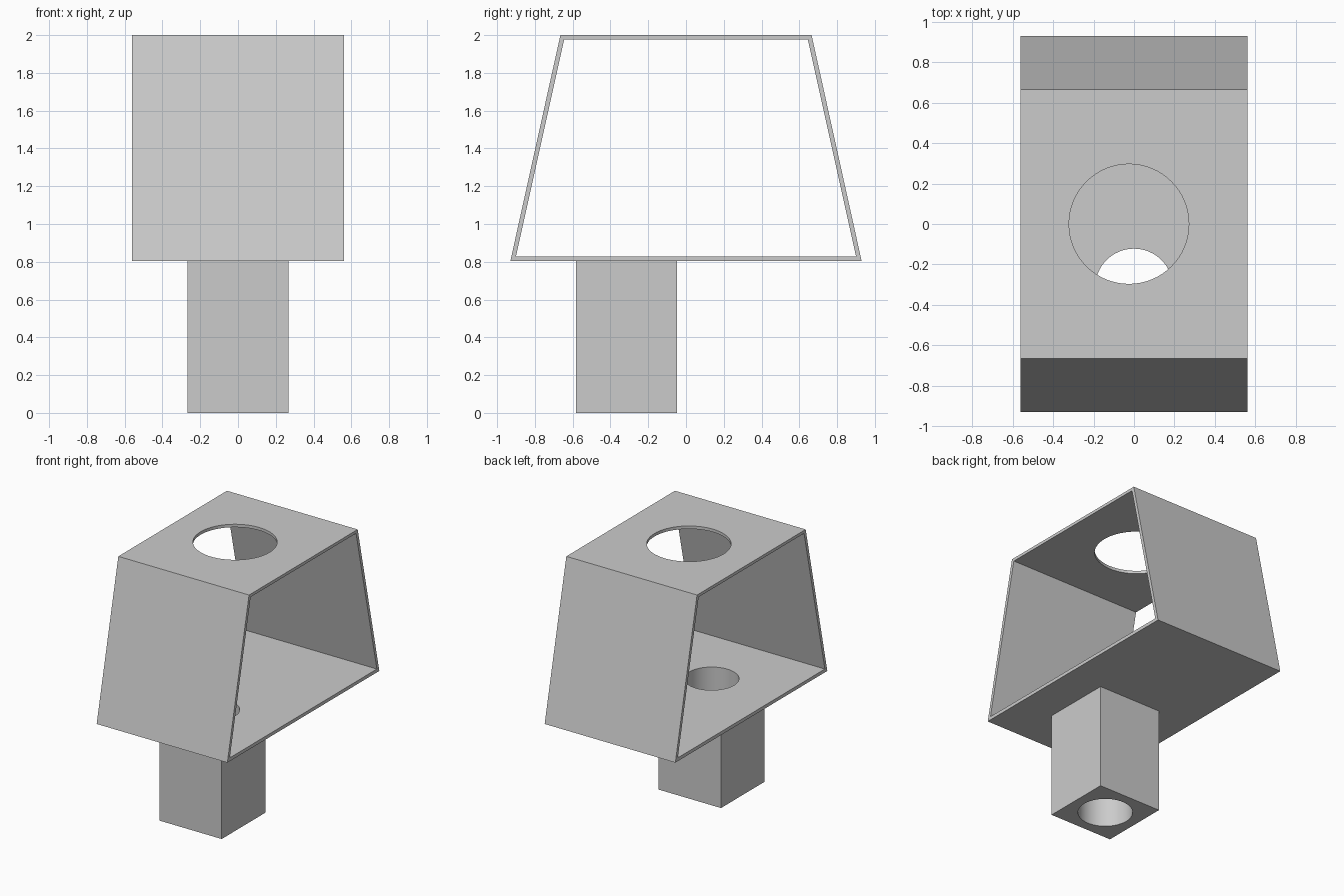
import bpy
import bmesh
import math

cube = bpy.data.objects.get("Cube")
if cube:
    bpy.data.objects.remove(cube, do_unlink=True)

grey = bpy.data.materials.new("light_grey")
grey.use_nodes = True
colour = (0.6, 0.6, 0.6, 1)
grey.diffuse_color = colour
grey.node_tree.nodes["Principled BSDF"].inputs["Base Color"].default_value = colour

HALF_WIDTH = 0.56
FLOOR = 0.803
LEG_SIZE = 0.535
LEG_Y = -0.314


def tube_ring(bm, x, profile):
    """Add a ring of vertices at one x position."""
    return [bm.verts.new((x, y, z)) for y, z in profile]


def trapezoid(low, high, bottom, top):
    return [(-low, bottom), (low, bottom), (high, top), (-high, top)]


def make_shell(name):
    """Tapered sleeve, open on its left and right ends."""
    outer = trapezoid(0.93, 0.665, FLOOR, 2)
    inner = trapezoid(0.9, 0.645, FLOOR + 0.026, 1.977)
    bm = bmesh.new()
    rings = [tube_ring(bm, x, p) for x, p in (
        (-HALF_WIDTH, outer), (HALF_WIDTH, outer),
        (HALF_WIDTH, inner), (-HALF_WIDTH, inner))]
    for a, b in zip(rings, rings[1:] + rings[:1]):
        for i in range(4):
            j = (i + 1) % 4
            bm.faces.new((a[i], a[j], b[j], b[i]))
    bmesh.ops.recalc_face_normals(bm, faces=bm.faces)
    mesh = bpy.data.meshes.new(name)
    bm.to_mesh(mesh)
    bm.free()
    obj = bpy.data.objects.new(name, mesh)
    bpy.context.collection.objects.link(obj)
    return obj


def drill(obj, radius, x, y, bottom, top):
    """Cut a round vertical hole and remove the cutter."""
    bpy.ops.mesh.primitive_cylinder_add(
        vertices=64, radius=radius, depth=top - bottom,
        location=(x, y, (top + bottom) / 2))
    cutter = bpy.context.object
    cutter.name = "hole_cutter"
    cutter.hide_render = True
    mod = obj.modifiers.new("hole", "BOOLEAN")
    mod.operation = "DIFFERENCE"
    mod.solver = "EXACT"
    mod.object = cutter
    bpy.ops.object.select_all(action="DESELECT")
    bpy.context.view_layer.objects.active = obj
    obj.select_set(True)
    bpy.ops.object.modifier_apply(modifier=mod.name)
    bpy.data.objects.remove(cutter, do_unlink=True)


# Tapered housing with a large hole in its roof and a small one in its floor
housing = make_shell("housing")
drill(housing, 0.296, -0.025, 0, 1.8, 2.2)
drill(housing, 0.192, 0, LEG_Y, 0.6, 1)

# Square hollow stem below the housing
bpy.ops.mesh.primitive_cube_add(size=1, location=(0, LEG_Y, FLOOR / 2))
stem = bpy.context.object
stem.name = "stem"
stem.scale = (LEG_SIZE, LEG_SIZE, FLOOR)
bpy.ops.object.transform_apply(location=False, rotation=False, scale=True)
drill(stem, 0.192, 0, LEG_Y, -0.2, 1)

# Colour and shading
for part in (housing, stem):
    part.data.materials.clear()
    part.data.materials.append(grey)
    bpy.ops.object.select_all(action="DESELECT")
    bpy.context.view_layer.objects.active = part
    part.select_set(True)
    bpy.ops.object.shade_smooth_by_angle(angle=math.radians(30))
